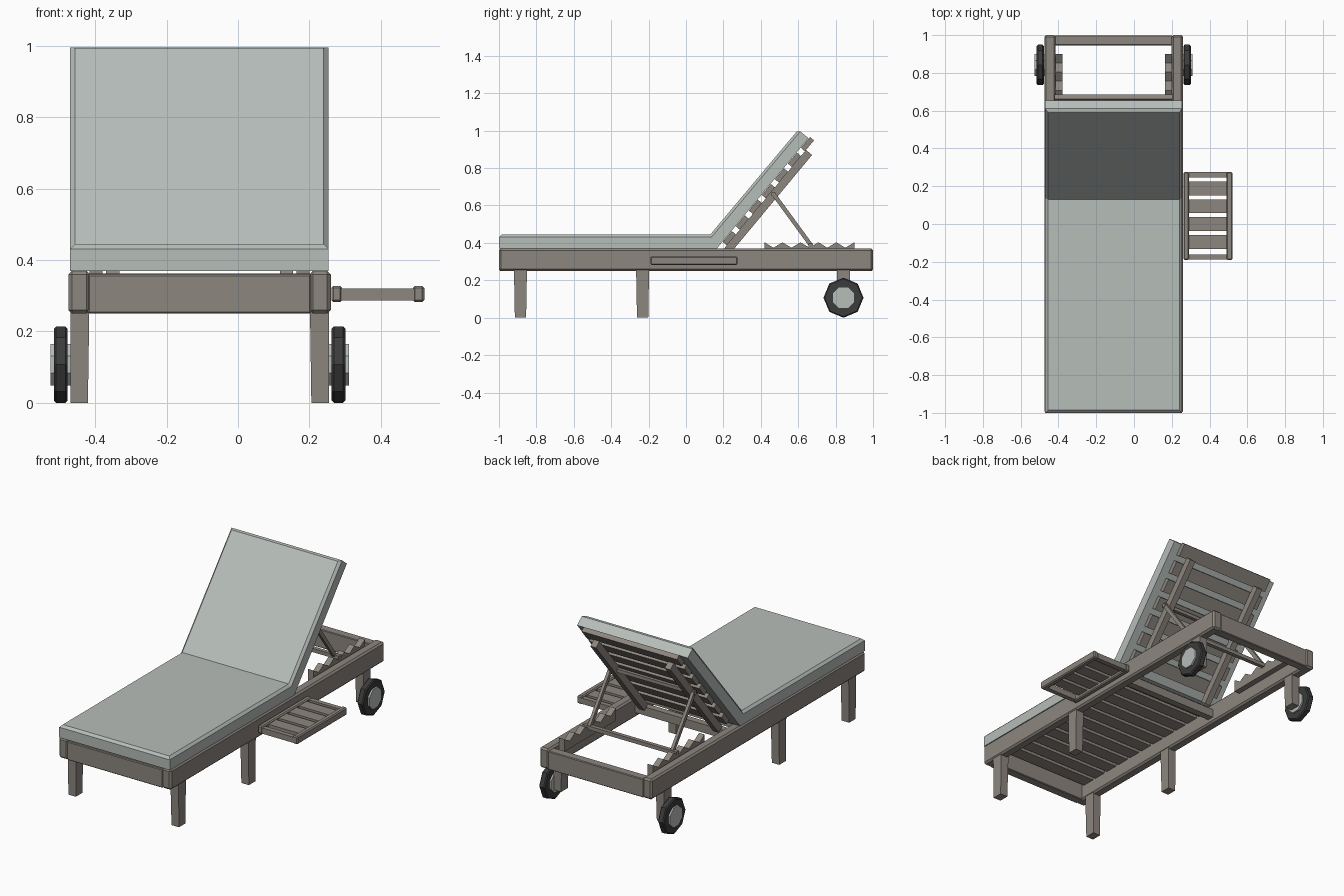
import bpy, bmesh, math
from mathutils import Vector, Matrix

if "Cube" in bpy.data.objects:
    bpy.data.objects.remove(bpy.data.objects["Cube"])

CX = -0.1075  # centre line of the lounger


def material(name, rgb):
    m = bpy.data.materials.new(name)
    m.diffuse_color = (*rgb, 1)
    m.use_nodes = True
    m.node_tree.nodes["Principled BSDF"].inputs["Base Color"].default_value = m.diffuse_color
    return m


FABRIC = material("pale grey fabric", (0.47, 0.51, 0.485))
WOOD = material("weathered wood", (0.265, 0.238, 0.21))
RUBBER = material("dark rubber", (0.045, 0.045, 0.045))


def finish(name, bm, mat):
    bmesh.ops.recalc_face_normals(bm, faces=bm.faces)
    me = bpy.data.meshes.new(name)
    bm.to_mesh(me)
    bm.free()
    me.materials.append(mat)
    ob = bpy.data.objects.new(name, me)
    bpy.context.collection.objects.link(ob)
    return ob


def box(name, x, y, z, bevel=0, mat=WOOD):
    """Box from (min, max) pairs."""
    bm = bmesh.new()
    bmesh.ops.create_cube(bm, size=1)
    for v in bm.verts:
        v.co = [p[0] + (c + 0.5) * (p[1] - p[0]) for c, p in zip(v.co, (x, y, z))]
    if bevel:
        bmesh.ops.bevel(bm, geom=bm.edges[:], offset=bevel, segments=1, affect='EDGES')
    return finish(name, bm, mat)


def prism(x, profile):
    """Extrude a (y, z) profile between two x values."""
    bm = bmesh.new()
    f = bm.faces.new([bm.verts.new((x[0], a, b)) for a, b in profile])
    new = bmesh.ops.extrude_face_region(bm, geom=[f])["geom"]
    bmesh.ops.translate(bm, vec=(x[1] - x[0], 0, 0),
                        verts=[v for v in new if isinstance(v, bmesh.types.BMVert)])
    return bm


def span(centre, width):
    return (centre - width / 2, centre + width / 2)


# Back rest axes: origin at the cushion underside, u up the slope, n towards the rear
ORIGIN = Vector((0.165, 0.37))
U = Vector((0.639, 0.769))
N = Vector((0.769, -0.639))


def slope(u, n):
    return tuple(ORIGIN + U * u + N * n)


def slope_bar(name, x, u, n):
    return finish(name, prism(x, [slope(u[0], n[0]), slope(u[1], n[0]),
                                  slope(u[1], n[1]), slope(u[0], n[1])]), WOOD)


# Folded cushion with chamfered upper rim
bm = prism((-0.47, 0.254), [(-1, 0.37), (-1, 0.445), (0.13, 0.445),
                            (0.6, 1.005), (0.655, 0.96), (0.165, 0.37)])
upper = [(-1, 0.445), (0.13, 0.445), (0.6, 1.005)]


def on_top(v):
    return any(abs(v.co.y - a) + abs(v.co.z - b) < 1e-4 for a, b in upper)


rim = [e for e in bm.edges if all(on_top(v) for v in e.verts)
       and not all(abs(v.co.y - 0.13) < 1e-4 for v in e.verts)]
bmesh.ops.bevel(bm, geom=rim, offset=0.014, segments=1, affect='EDGES')
finish("cushion", bm, FABRIC)

# Main frame: end beams and lath base
for name, y in (("front_beam", (-0.998, -0.945)), ("rear_beam", (0.945, 0.998))):
    box(name, (-0.42, 0.205), y, (0.25, 0.36), 0.004)
for i in range(11):
    box("seat_slat", (-0.42, 0.205), span(-0.89 + i * 0.1, 0.078), (0.335, 0.362))
box("hinge_beam", (-0.42, 0.205), (0.15, 0.19), (0.28, 0.33))

# Parts repeated on both sides
for side, s in (("left", -1), ("right", 1)):
    def sx(a, b):
        return tuple(sorted((CX + s * a, CX + s * b)))

    box(side + "_rail", sx(0.307, 0.3675), (-1, 1), (0.25, 0.37), 0.01)

    # Tapered legs and short wheel post
    for name, y, z, taper in (("front_leg", -0.885, 0, 0.86), ("middle_leg", -0.232, 0, 0.86),
                              ("wheel_post", 0.842, 0.07, 0.9)):
        leg = box(side + "_" + name, sx(0.309, 0.362), span(y, 0.07), (z, 0.27))
        for v in leg.data.vertices:
            if v.co.z < 0.2:
                v.co.y = y + (v.co.y - y) * taper
                if abs(v.co.x - CX) < 0.33:
                    v.co.x += s * 0.004

    # Eight sided wheel with hub
    for name, r, x, turn, mat in (("tyre", 0.107, (0.37, 0.408), 0, RUBBER),
                                  ("hub", 0.063, (0.36, 0.418), math.pi / 8, FABRIC)):
        ring = [(0.842 + r * math.cos(turn + k * math.pi / 4),
                 0.107 + r * math.sin(turn + k * math.pi / 4)) for k in range(8)]
        bm = prism(sx(*x), ring)
        if name == "tyre":
            edges = [e for e in bm.edges if abs(e.verts[0].co.x - e.verts[1].co.x) < 1e-5]
            bmesh.ops.bevel(bm, geom=edges, offset=0.006, segments=1, affect='EDGES')
        finish(side + "_" + name, bm, mat)

    # Toothed rack for the prop
    teeth = [(0.42 + k * 0.048, 0.403 if k % 2 == 0 else 0.374) for k in range(11)]
    finish(side + "_rack", prism(sx(0.272, 0.308), [(0.42, 0.33)] + teeth + [(0.9, 0.33)]), WOOD)

    # Back rest rail and prop strut
    slope_bar(side + "_back_rail", sx(0.225, 0.262), (0.0, 0.71), (0.03, 0.072))
    a, b = Vector((0.465, 0.665)), Vector((0.67, 0.385))
    w = (b - a).normalized().orthogonal() * 0.011
    finish(side + "_prop", prism(sx(0.262, 0.28), [a + w, b + w, b - w, a - w]), WOOD)

# Back rest slats
for i in range(7):
    u = 0.085 + i * 0.109
    slope_bar("back_slat", (-0.42, 0.205), (u - 0.038, u + 0.038), (0.002, 0.03))

# Cross rods of the prop
box("prop_foot_rod", (-0.415, 0.2), span(0.668, 0.024), (0.376, 0.398))
box("prop_top_rod", (-0.39, 0.175), span(0.468, 0.02), (0.65, 0.67))

# Slatted side tray
TY = (-0.19, 0.275)
box("tray_inner_bar", (0.262, 0.292), TY, (0.282, 0.328), 0.006)
box("tray_outer_bar", (0.49, 0.522), TY, (0.282, 0.328), 0.006)
for y in (TY[0] + 0.015, TY[1] - 0.015):
    box("tray_end_bar", (0.288, 0.494), span(y, 0.028), (0.286, 0.32))
for i in range(4):
    box("tray_slat", (0.288, 0.494), span(-0.095 + i * 0.0945, 0.073), (0.3, 0.32))
